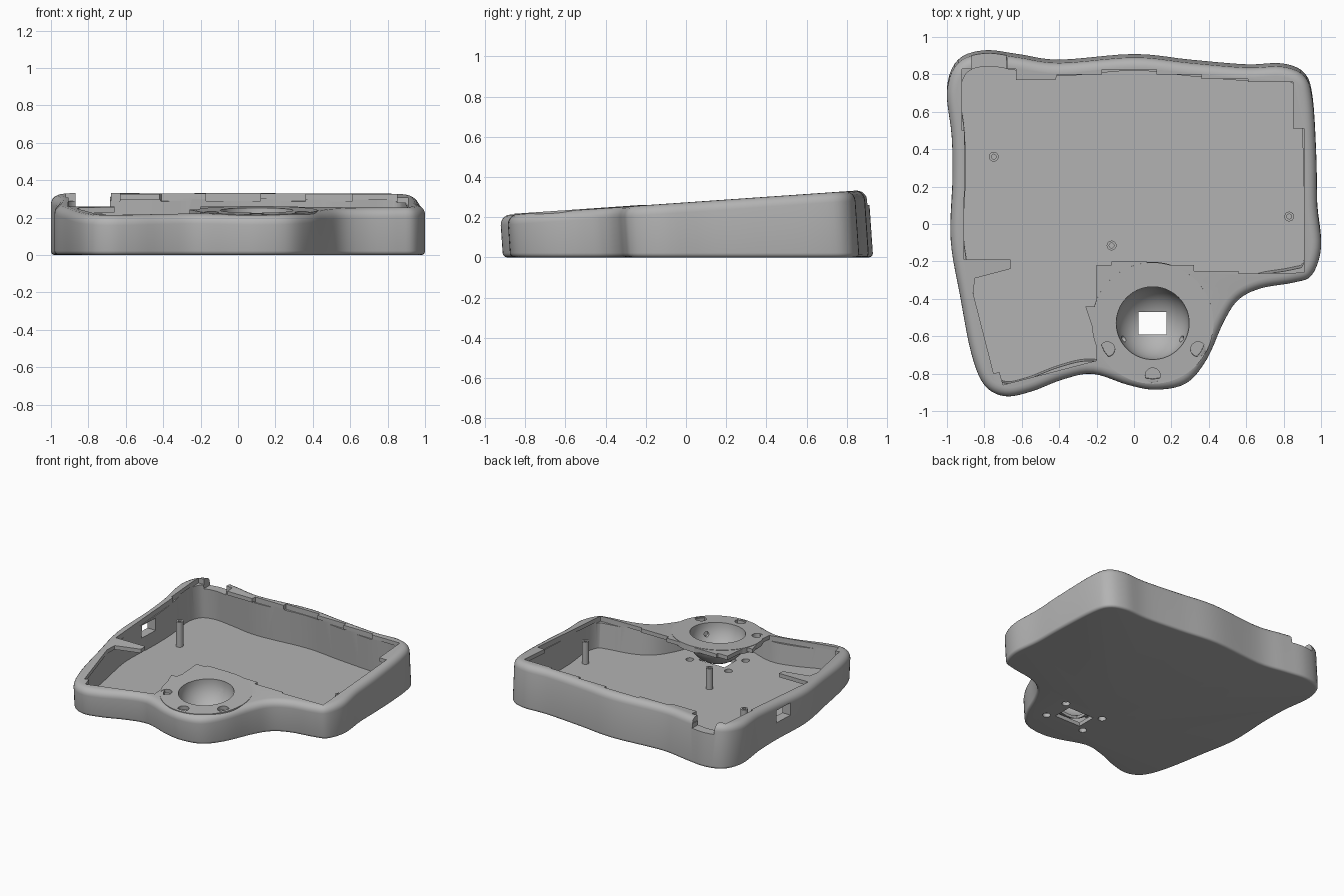
import bpy, bmesh, math
from mathutils import Matrix, Vector

if "Cube" in bpy.data.objects:
    bpy.data.objects.remove(bpy.data.objects["Cube"])

SLOPE = 0.069
TILT = math.atan(SLOPE)
SOCKET = (0.1, -0.53)

grey = bpy.data.materials.new("plain_grey")
grey.use_nodes = True
grey.diffuse_color = (0.45, 0.45, 0.45, 1)
grey.node_tree.nodes["Principled BSDF"].inputs["Base Color"].default_value = (0.45, 0.45, 0.45, 1)


def plane(y):
    return 0.273 + SLOPE * y


def make(name, bm):
    bmesh.ops.recalc_face_normals(bm, faces=bm.faces)
    mesh = bpy.data.meshes.new(name)
    bm.to_mesh(mesh)
    bm.free()
    mesh.materials.append(grey)
    ob = bpy.data.objects.new(name, mesh)
    bpy.context.collection.objects.link(ob)
    return ob


def loft(name, rings, capped=True):
    """Skin a stack of loops; cap the ends or join last to first."""
    bm = bmesh.new()
    loops = [[bm.verts.new(p) for p in ring] for ring in rings]
    pairs = list(zip(loops, loops[1:]))
    if not capped:
        pairs.append((loops[-1], loops[0]))
    for a, b in pairs:
        for i in range(len(a)):
            j = (i + 1) % len(a)
            bm.faces.new((a[i], a[j], b[j], b[i]))
    if capped:
        bm.faces.new(loops[0])
        bm.faces.new(loops[-1])
    return make(name, bm)


def lathe(name, profile, sides, place):
    rings = []
    for r, z in profile:
        angles = [math.tau * i / sides for i in range(sides)]
        rings.append([place @ Vector((r * math.cos(a), r * math.sin(a), z)) for a in angles])
    return loft(name, rings, capped=False)


def box(x0, x1, y0, y1, z0, z1):
    sq = [(x0, y0), (x1, y0), (x1, y1), (x0, y1)]
    return loft("cutter", [[(x, y, z) for x, y in sq] for z in (z0, z1)])


def rod(r, length, place):
    bm = bmesh.new()
    bmesh.ops.create_cone(bm, cap_ends=True, segments=24, radius1=r, radius2=r,
                          depth=length, matrix=place)
    return make("cutter", bm)


def cut(ob, cutters):
    for c in cutters:
        c.hide_render = True
        mod = ob.modifiers.new("cut", 'BOOLEAN')
        mod.operation, mod.solver, mod.object = 'DIFFERENCE', 'EXACT', c
        bpy.context.view_layer.objects.active = ob
        bpy.ops.object.modifier_apply(modifier=mod.name)
        bpy.data.objects.remove(c)


def smooth(ob):
    bpy.ops.object.select_all(action='DESELECT')
    ob.select_set(True)
    bpy.context.view_layer.objects.active = ob
    bpy.ops.object.shade_smooth_by_angle(angle=math.radians(32))


def spline(pts, steps=5):
    out, n = [], len(pts)
    for i in range(n):
        a, b, c, d = [Vector(pts[(i + k) % n]) for k in (-1, 0, 1, 2)]
        for s in range(steps):
            t = s / steps
            out.append(0.5 * (2 * b + (c - a) * t + (2 * a - 5 * b + 4 * c - d) * t * t
                              + (3 * b - a - 3 * c + d) * t ** 3))
    return out


# Wavy outline, clockwise from the back left corner
outline = spline([
    (-1, .72), (-.94, .87), (-.8, .92), (-.62, .9), (-.4, .87), (0, .9), (.3, .87), (.6, .845),
    (.79, .85), (.91, .8), (.955, .67), (.975, .35), (.98, .1), (1, -.12), (.95, -.27),
    (.85, -.31), (.68, -.34), (.56, -.4), (.48, -.52), (.39, -.72), (.28, -.85), (.12, -.885),
    (-.03, -.86), (-.22, -.8), (-.38, -.83), (-.55, -.895), (-.69, -.92), (-.8, -.86),
    (-.87, -.69), (-.93, -.38), (-.98, -.08), (-.97, .25), (-.975, .48)])


def ring(inset, top=None, z=None):
    """Outline moved inward, at a depth below the sloped top or at a height."""
    pts, n = [], len(outline)
    for i, p in enumerate(outline):
        t = (outline[(i + 1) % n] - outline[i - 1]).normalized()
        q = p + Vector((t.y, -t.x)) * inset
        h = z if top is None else plane(q.y) - top
        pts.append((q.x, q.y - SLOPE * (h - 0.15), h))
    return pts


# Case shell with rounded edges
arc = [math.pi / 2 * k / 5 for k in range(6)]
R, r = 0.05, 0.022
rings = [ring(r * (1 - math.sin(a)), z=r * (1 - math.cos(a))) for a in arc]
rings += [ring(R * (1 - math.cos(a)), top=R * (1 - math.sin(a))) for a in arc]
case = loft("case_shell", rings)

# Stepped opening in the top lip
opening = [
    (-.92, .83), (-.92, .5), (-.905, .5), (-.91, -.19), (-.66, -.19), (-.66, -.24), (-.85, -.29),
    (-.86, -.37), (-.75, -.8), (-.72, -.79), (-.7, -.86), (-.2, -.73), (-.2, -.62), (-.26, -.44),
    (-.2, -.44), (-.2, -.22), (-.12, -.22), (-.12, -.2), (.07, -.2), (.07, -.22), (.32, -.22),
    (.32, -.25), (.56, -.25), (.56, -.265), (.91, -.26), (.91, .51), (.85, .51), (.85, .76),
    (.61, .76), (.61, .775), (.36, .775), (.36, .8), (.12, .8), (.12, .825), (-.17, .825),
    (-.17, .8), (-.41, .8), (-.42, .77), (-.63, .77), (-.63, .83), (-.68, .83), (-.68, .89),
    (-.87, .89), (-.87, .83)]
cavity = loft("cutter", [ring(.07, z=.03), ring(.07, top=.03)])
lip = loft("cutter", [[(x, y, plane(y) + d) for x, y in opening] for d in (-.04, .1)])
sx, sy = SOCKET
# Bore under the socket so its bowl and flange sit cleanly in the lip
at_socket = Matrix.Translation((sx, sy, plane(sy))) @ Matrix.Rotation(TILT, 4, 'X')
bore = rod(.3, .12, at_socket)
holes = [rod(.028, .2, Matrix.Translation((sx + i * .165, sy + j * .105, 0)))
         for i in (-1, 1) for j in (-1, 1)]
cut(case, [cavity, lip, bore,
           box(-.87, -.685, .8, 1.1, .26, .6),            # cable gap
           box(-1.2, -.85, .12, .28, .14, .235),          # side port
           box(sx - .11, sx + .11, sy - .075, sy + .075, -.1, .1)] + holes)
smooth(case)

# Ball socket: flange and bowl in one turned profile
B, T = .195, .022
bowl = [math.radians(a) for a in range(0, 81, 8)]
profile = [(.325, .003), (B, .003)]
profile += [(B * math.cos(a), -B * math.sin(a)) for a in bowl]
profile += [((B + T) * math.cos(a), -(B + T) * math.sin(a)) for a in reversed(bowl) if a > .2]
profile += [(B + T, -.04), (.325, -.04)]
socket = lathe("ball_socket", profile, 72, at_socket)
cutters = [box(sx - .075, sx + .075, sy - .06, sy + .06, -.1, .15)]
for k in range(3):
    # Shallow magnet pockets in the flange
    a = math.radians(-150 + 60 * k)
    cutters.append(rod(.04, .06, at_socket @ Matrix.Translation(
        (.28 * math.cos(a), .28 * math.sin(a), .003))))
    # Bearing holes in the bowl
    b = math.radians(90 + 120 * k)
    cutters.append(rod(.018, .13, at_socket @ Matrix.Rotation(b, 4, 'Z')
                       @ Matrix.Translation((.18, 0, -.075)) @ Matrix.Rotation(math.pi / 2, 4, 'Y')))
cut(socket, cutters)
smooth(socket)

# Screw posts on the floor
for i, (x, y) in enumerate([(-.75, .36), (.83, .04), (-.12, -.115)]):
    top = plane(y) - .075
    post = lathe(f"screw_post_{i + 1}", [(.026, .02), (.026, top), (.013, top), (.013, .02)], 24,
                 Matrix.Translation((x, y, 0)))
    smooth(post)
